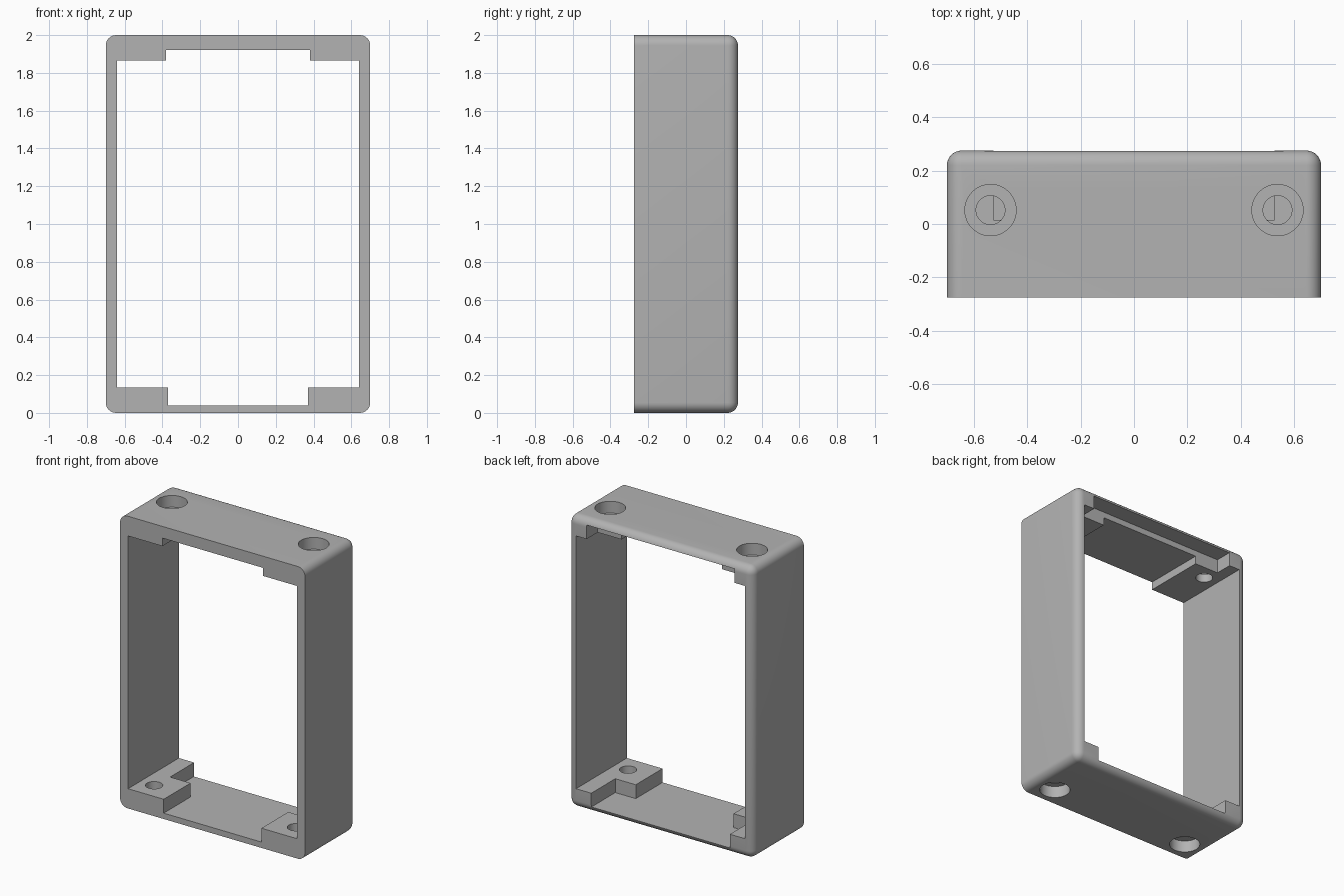
import bpy, bmesh
from mathutils import Matrix, Vector

cube = bpy.data.objects.get("Cube")
if cube:
    bpy.data.objects.remove(cube, do_unlink=True)

HX, HY, H = 0.70, 0.275, 2.0
ROUND = 0.055

grey = bpy.data.materials.new("plain grey")
grey.use_nodes = True
colour = (0.45, 0.45, 0.45, 1)
grey.diffuse_color = colour
grey.node_tree.nodes["Principled BSDF"].inputs["Base Color"].default_value = colour


def add_object(name, bm):
    mesh = bpy.data.meshes.new(name)
    bm.to_mesh(mesh)
    bm.free()
    obj = bpy.data.objects.new(name, mesh)
    mesh.materials.append(grey)
    bpy.context.collection.objects.link(obj)
    return obj


def box(x, y0, y1, z0, z1):
    """Box symmetric about x = 0."""
    bm = bmesh.new()
    bmesh.ops.create_cube(bm, size=1)
    bmesh.ops.scale(bm, vec=(2 * x, y1 - y0, z1 - z0), verts=bm.verts)
    bmesh.ops.translate(bm, vec=(0, (y0 + y1) / 2, (z0 + z1) / 2), verts=bm.verts)
    return bm


def cylinder(x, y, z0, z1, radius):
    bm = bmesh.new()
    bmesh.ops.create_cone(bm, cap_ends=True, segments=48, radius1=radius, radius2=radius,
                          depth=z1 - z0,
                          matrix=Matrix.Translation((x, y, (z0 + z1) / 2)))
    return bm


# Outer shell: every edge rounded except the rim of the flat front
bm = box(HX, -HY, HY, 0, H)
edges = [e for e in bm.edges
         if not all(abs(v.co.y + HY) < 1e-4 for v in e.verts)]
bmesh.ops.bevel(bm, geom=edges, offset=ROUND, segments=8, profile=0.5, affect='EDGES')
frame = add_object("frame", bm)

# Opening, leaving stepped screw blocks in the corners
cutters = [
    box(0.64, -0.5, 0.5, 0.135, 1.865),     # main opening
    box(0.37, -0.5, 0.5, 0.04, 1.0),        # between lower blocks
    box(0.38, -0.5, 0.5, 1.0, 1.92),        # between upper blocks
    box(0.525, 0.015, 0.5, 0.04, 1.0),      # lower blocks narrow at the back
    box(0.56, 0.155, 0.5, 1.0, 1.96),       # rear rebate under the top
]
# Screw holes with wide outer counterbores
for x in (-0.537, 0.537):
    cutters += [
        cylinder(x, 0.052, 1.80, 2.1, 0.054),
        cylinder(x, 0.052, 1.92, 2.1, 0.096),
        cylinder(x, -0.14, -0.1, 0.2, 0.054),
        cylinder(x, -0.14, -0.1, 0.08, 0.096),
    ]

bpy.context.view_layer.objects.active = frame
frame.select_set(True)
for cut_bm in cutters:
    cutter = add_object("opening_cutter", cut_bm)
    cutter.hide_render = True
    mod = frame.modifiers.new("cut", 'BOOLEAN')
    mod.operation = 'DIFFERENCE'
    mod.solver = 'EXACT'
    mod.object = cutter
    bpy.ops.object.modifier_apply(modifier=mod.name)
    bpy.data.objects.remove(cutter, do_unlink=True)

bpy.ops.object.shade_smooth_by_angle(angle=0.6)
